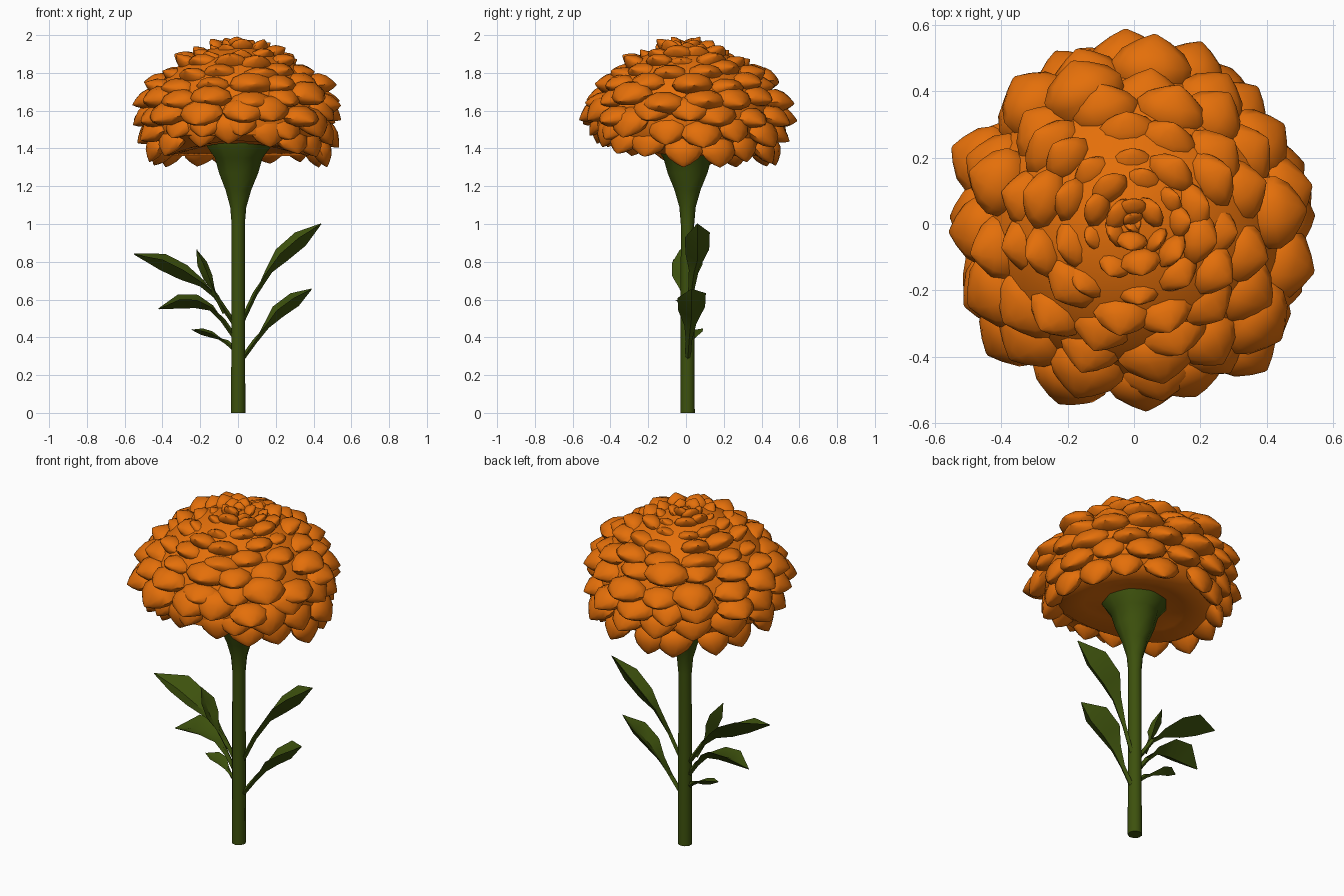
import bpy, bmesh, math, random
from mathutils import Vector

if "Cube" in bpy.data.objects:
    bpy.data.objects.remove(bpy.data.objects["Cube"])

random.seed(7)

def material(name, col):
    m = bpy.data.materials.new(name)
    m.diffuse_color = (*col, 1)
    m.use_nodes = True
    m.node_tree.nodes["Principled BSDF"].inputs["Base Color"].default_value = m.diffuse_color
    return m

ORANGE = material("petal orange", (0.78, 0.16, 0.003))
GREEN = material("stem green", (0.047, 0.083, 0.004))

def finish(bm, name, mat, angle=60):
    bmesh.ops.recalc_face_normals(bm, faces=bm.faces)
    me = bpy.data.meshes.new(name)
    bm.to_mesh(me)
    bm.free()
    me.materials.append(mat)
    ob = bpy.data.objects.new(name, me)
    bpy.context.collection.objects.link(ob)
    bpy.context.view_layer.objects.active = ob
    ob.select_set(True)
    bpy.ops.object.shade_smooth_by_angle(angle=math.radians(angle))
    ob.select_set(False)
    return ob

def loft(bm, rings):
    """Skin a list of closed rings of points and cap both ends."""
    vs = [[bm.verts.new(p) for p in r] for r in rings]
    n = len(vs[0])
    for a, b in zip(vs, vs[1:]):
        for i in range(n):
            bm.faces.new((a[i], a[(i + 1) % n], b[(i + 1) % n], b[i]))
    bm.faces.new(vs[0])
    bm.faces.new(vs[-1])

def front_lift(y, r):
    """The rim of the flower rises towards the front."""
    return 0.10 * max(0, -y / r) ** 2

def lathe(name, profile, sides, mat, cy=0.0, lift_below=0.0):
    bm = bmesh.new()
    rings = []
    for r, z in profile:
        ring = []
        for i in range(sides):
            a = 2 * math.pi * i / sides
            up = front_lift(math.sin(a), 1) * 0.8 if z < lift_below and r > 0.2 else 0
            ring.append(Vector((r * math.cos(a), cy + r * math.sin(a), z + up)))
        rings.append(ring)
    loft(bm, rings)
    return finish(bm, name, mat)

# stem flaring into the calyx
lathe("stem", [(0.039, 0), (0.037, 0.5), (0.036, 1.0), (0.044, 1.09), (0.07, 1.18),
               (0.107, 1.27), (0.13, 1.35), (0.175, 1.41), (0.18, 1.44)], 9, GREEN, 0.008)

# solid heart of the flower that fills the gaps between petals
lathe("flower_core", [(0.14, 1.42), (0.27, 1.385), (0.37, 1.36), (0.43, 1.40), (0.475, 1.47),
                      (0.485, 1.57), (0.455, 1.67), (0.39, 1.77), (0.29, 1.86), (0.16, 1.925),
                      (0.02, 1.95)], 24, ORANGE, 0, 1.41)

# petals: puffy pointed spoons set in rings
SHAPE = [(0, .5), (.25, .75), (.48, .98), (.64, 1), (.80, .78), (.92, .40), (1, .05)]

def petal(bm, tip, d, n, length, half):
    t = d.cross(n)
    rings = []
    for u, w in SHAPE:
        curl = 0.35 * math.sin(math.pi * u) + 0.1 * u
        c = tip - d * length * (1 - u) + n * (curl * half * 0.5)
        ring = []
        for i in range(10):
            a = 2 * math.pi * i / 10
            s = math.sin(a)
            ring.append(c + t * (math.cos(a) * half * w)
                        + n * (s * half * w * (0.6 if s > 0 else 0.45)))
        rings.append(ring)
    loft(bm, rings)

# tip radius, tip height, count, half width, length, direction elevation
RINGS = [(0.465, 1.315, 15, .100, .23, -50), (0.535, 1.42, 15, .112, .25, -30),
         (0.575, 1.53, 16, .110, .25, -12), (0.56, 1.635, 15, .110, .25, 4),
         (0.505, 1.735, 13, .110, .24, 18), (0.425, 1.82, 12, .102, .22, 30),
         (0.34, 1.885, 11, .088, .19, 40), (0.25, 1.93, 10, .074, .16, 50),
         (0.165, 1.96, 9, .056, .13, 62), (0.09, 1.975, 6, .048, .10, 72),
         (0.025, 1.975, 3, .036, .09, 82)]
bm = bmesh.new()
for k, (r, z, count, half, length, elev) in enumerate(RINGS):
    for i in range(count):
        th = 2 * math.pi * (i + 0.5 * (k % 2) + random.uniform(-.18, .18)) / count
        e = math.radians(elev + random.uniform(-14, 14))
        lift = front_lift(math.sin(th), 1) * max(0, 1 - k / 2)
        out = Vector((math.cos(th), math.sin(th), 0))
        up = Vector((0, 0, 1))
        d = out * math.cos(e) + up * math.sin(e)
        n = up * math.cos(e) - out * math.sin(e)
        j = random.uniform(-.03, .02) * half / 0.1
        tip = out * (r + j) + up * (z + lift + random.uniform(-.018, .018))
        petal(bm, tip, d, n, length, half * random.uniform(.88, 1.12))
finish(bm, "petals", ORANGE, 50)

# leaves: narrow stalk opening into a pointed, trough shaped blade
# (x, z) points along the midrib, y at the blade, half width across, half depth
LEAVES = [
    ([(.01, .46), (.09, .63), (.165, .755), (.23, .835), (.33, .92), (.44, 1.0)], .06, .066, .045),
    ([(.01, .27), (.09, .38), (.15, .46), (.21, .535), (.30, .60), (.39, .655)], .03, .075, .04),
    ([(-.01, .46), (-.12, .62), (-.19, .685), (-.29, .745), (-.40, .80), (-.55, .84)], .01, .08, .045),
    ([(-.07, .53), (-.11, .61), (-.135, .66), (-.16, .72), (-.19, .79), (-.22, .865)], -.03, .045, .027),
    ([(-.01, .39), (-.08, .49), (-.14, .555), (-.22, .59), (-.31, .59), (-.42, .55)], .02, .08, .038),
    ([(-.01, .33), (-.06, .375), (-.10, .395), (-.14, .415), (-.19, .43), (-.245, .44)], .05, .04, .018),
]
WIDTHS = [.22, .22, .42, .95, 1.0, .04]
for k, (path, y, half, depth) in enumerate(LEAVES):
    bm = bmesh.new()
    pts = [Vector((x, 0.008 + (y - 0.008) * min(1, i / 3), z)) for i, (x, z) in enumerate(path)]
    rings = []
    for i, c in enumerate(pts):
        d = (pts[min(i + 1, 5)] - pts[max(i - 1, 0)]).normalized()
        n = Vector((-d.z, 0, d.x))
        if n.z < 0:
            n.negate()
        side = Vector((0, 1, 0)) * half * WIDTHS[i]
        f = n * depth * WIDTHS[i]
        if i < 2:    # diamond stalk
            rings.append([c + side, c + n * .013, c - side, c - n * .013])
        else:        # back edge higher than the front edge, midrib lowest
            rings.append([c + side + f, c - f * .25 + n * .004, c - side + f * .25, c - f])
    loft(bm, rings)
    finish(bm, f"leaf_{k + 1}", GREEN, 40)
